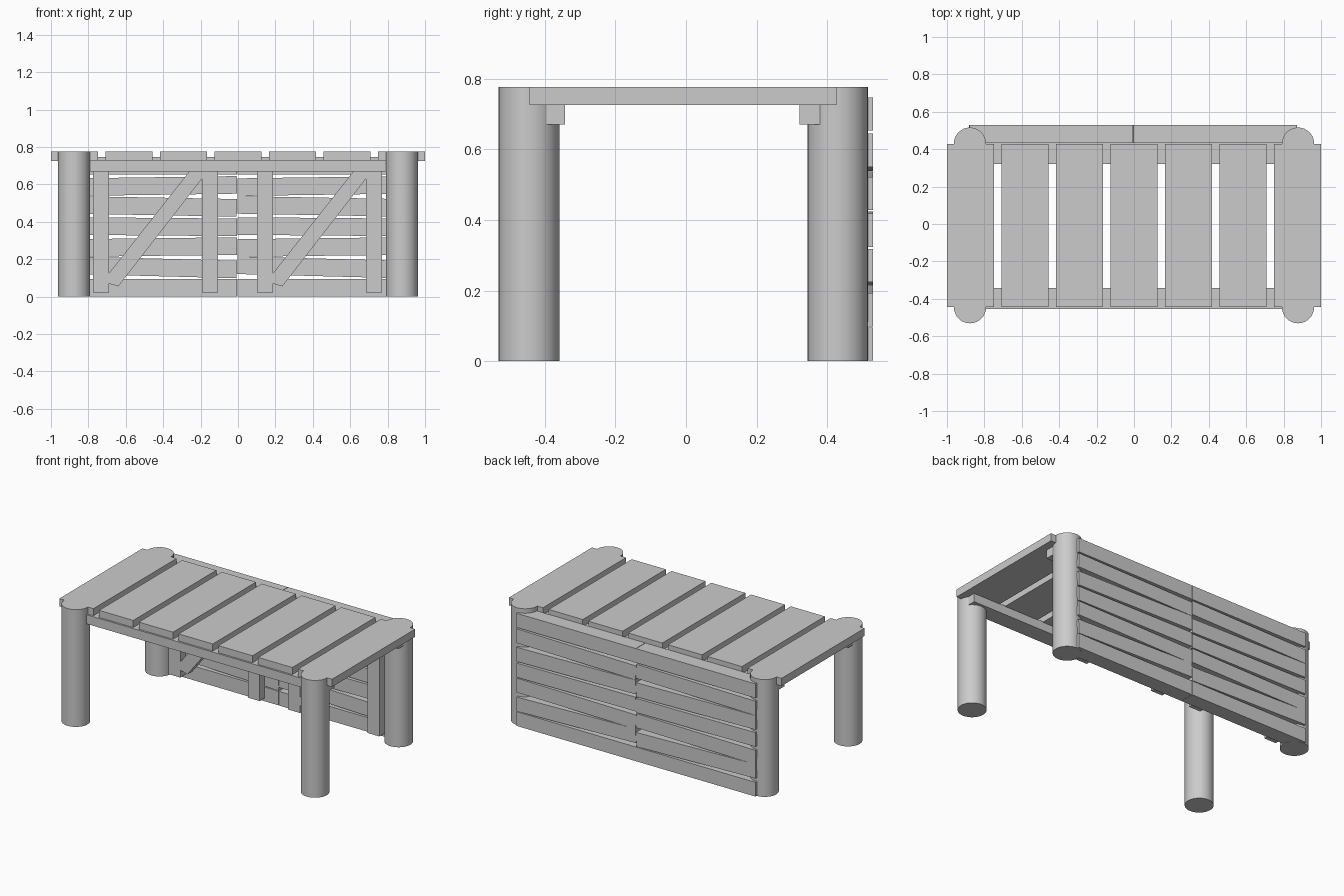
import bpy, bmesh, math
from mathutils import Matrix

if "Cube" in bpy.data.objects:
    bpy.data.objects.remove(bpy.data.objects["Cube"])


def finish(name, bm):
    bmesh.ops.recalc_face_normals(bm, faces=bm.faces)
    mesh = bpy.data.meshes.new(name)
    bm.to_mesh(mesh)
    bm.free()
    ob = bpy.data.objects.new(name, mesh)
    bpy.context.collection.objects.link(ob)
    return ob


def box(name, x, y, z, tilt=0.0):
    """Box from (min, max) ranges, optionally tilted about y."""
    bm = bmesh.new()
    size = [b - a for a, b in (x, y, z)]
    mid = [(a + b) / 2 for a, b in (x, y, z)]
    bmesh.ops.create_cube(bm, size=1, matrix=Matrix.Translation(mid)
                          @ Matrix.Rotation(-tilt, 4, 'Y') @ Matrix.Diagonal((*size, 1)))
    return finish(name, bm)


def plate(name, outline, y0, y1):
    """Outline in x,z extruded along y."""
    bm = bmesh.new()
    face = bm.faces.new([bm.verts.new((x, y0, z)) for x, z in outline])
    new = bmesh.ops.extrude_face_region(bm, geom=[face])['geom']
    bmesh.ops.translate(bm, vec=(0, y1 - y0, 0),
                        verts=[v for v in new if isinstance(v, bmesh.types.BMVert)])
    return finish(name, bm)


# Round log legs
H = 0.777
for side, x in (("left", -0.877), ("right", 0.877)):
    for end, y in (("front", -0.445), ("back", 0.43)):
        bm = bmesh.new()
        bmesh.ops.create_cone(bm, cap_ends=True, segments=32, radius1=0.086, radius2=0.086,
                              depth=H, matrix=Matrix.Translation((x, y, H / 2)))
        leg = finish(f"{end}_{side}_leg", bm)
        for p in leg.data.polygons:
            p.use_smooth = abs(p.normal.z) < 0.5
        for e in leg.data.edges:
            za, zb = (leg.data.vertices[i].co.z for i in e.vertices)
            e.use_edge_sharp = abs(za - zb) < 0.01

# Rails under the top
box("front_rail", (-0.947, 0.947), (-0.455, -0.343), (0.67, 0.73))
box("back_rail", (-0.947, 0.947), (0.322, 0.435), (0.67, 0.73))

# Table top boards
for i in range(7):
    cx = (i - 3) * 0.2915
    box(f"top_board_{i + 1}", (cx - 0.125, cx + 0.125), (-0.443, 0.427), (0.726, H))

# Two identical back panels: uneven slats, two posts and a diagonal brace
tilts = (0, -0.026, 0.012, -0.008, -0.018, 0.014, 0)
for side, dx in (("left", 0.0), ("right", 0.877)):
    for i, tilt in enumerate(tilts):
        cz = 0.048 + i * 0.1087
        box(f"{side}_slat_{i + 1}", (dx - 0.88, dx - 0.006), (0.432, 0.53),
            (cz - 0.047, cz + 0.047), tilt)
    for j, x in enumerate((-0.775, -0.193)):
        box(f"{side}_post_{j + 1}", (dx + x, dx + x + 0.086), (0.38, 0.436), (0.022, 0.672))
    diagonal = ((-0.69, 0.125), (-0.69, 0.07), (-0.64, 0.055),
                (-0.193, 0.63), (-0.193, 0.67), (-0.26, 0.67))
    plate(f"{side}_diagonal_brace", [(x + dx, z) for x, z in diagonal], 0.383, 0.436)
